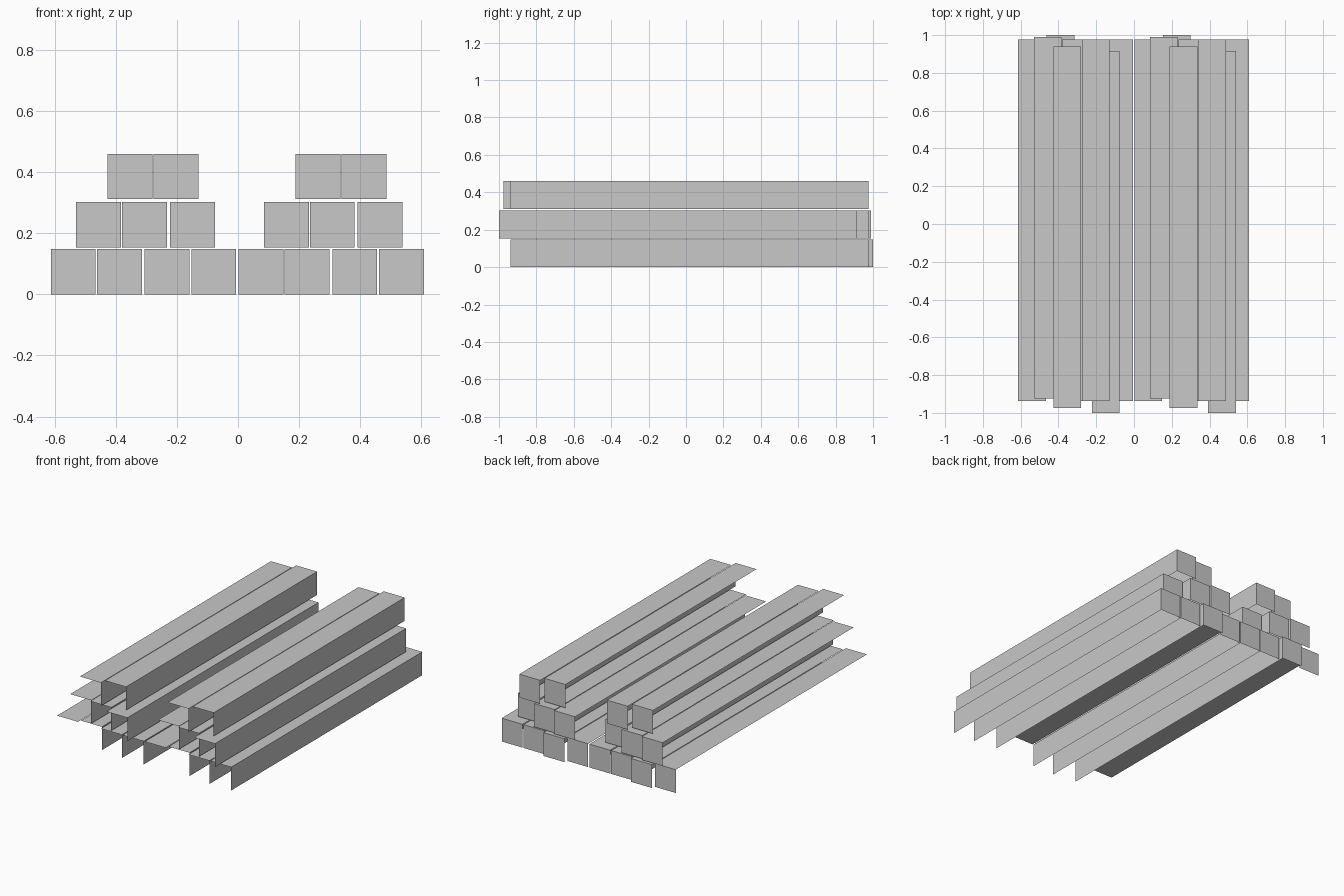
import bpy
import bmesh

cube = bpy.data.objects.get("Cube")
if cube:
    bpy.data.objects.remove(cube, do_unlink=True)

# Single plain grey for all the timber
grey = bpy.data.materials.new("plain_grey")
grey.use_nodes = True
colour = (0.58, 0.58, 0.58, 1)
grey.diffuse_color = colour
grey.node_tree.nodes["Principled BSDF"].inputs["Base Color"].default_value = colour

WIDTH, HEIGHT, LENGTH = 0.147, 0.148, 1.915
STACK_OFFSET = 0.615


def beam(name, x, y, z, has_side):
    """Open shell of a beam: top, back end and, if wanted, the +x side."""
    bm = bmesh.new()
    bmesh.ops.create_cube(bm, size=1)
    for v in bm.verts:
        v.co.x = x + (v.co.x + 0.5) * WIDTH
        v.co.y = y + (v.co.y + 0.5) * LENGTH
        v.co.z = z + (v.co.z + 0.5) * HEIGHT
    bm.normal_update()
    unseen = [f for f in bm.faces
              if min(f.normal) < -0.5 or (f.normal.x > 0.5 and not has_side)]
    bmesh.ops.delete(bm, geom=unseen, context='FACES')
    mesh = bpy.data.meshes.new(name)
    bm.to_mesh(mesh)
    bm.free()
    mesh.materials.append(grey)
    obj = bpy.data.objects.new(name, mesh)
    bpy.context.scene.collection.objects.link(obj)


# Rows of one stack: height, then left edge and front end of each beam
rows = {
    "bottom": (0.0, [(-0.613, -0.938), (-0.462, -0.915), (-0.306, -0.938), (-0.153, -0.938)]),
    "middle": (0.154, [(-0.53, -0.925), (-0.38, -0.938), (-0.223, -1.0)]),
    "top": (0.312, [(-0.427, -0.975), (-0.276, -0.938)]),
}

# Two identical stacks side by side
for stack, offset in (("right", 0), ("left", STACK_OFFSET)):
    for row, (z, beams) in rows.items():
        for i, (x, y) in enumerate(beams):
            has_side = row != "bottom" or i > 0
            beam(f"{stack}_stack_{row}_beam_{i + 1}", x + offset, y, z, has_side)
